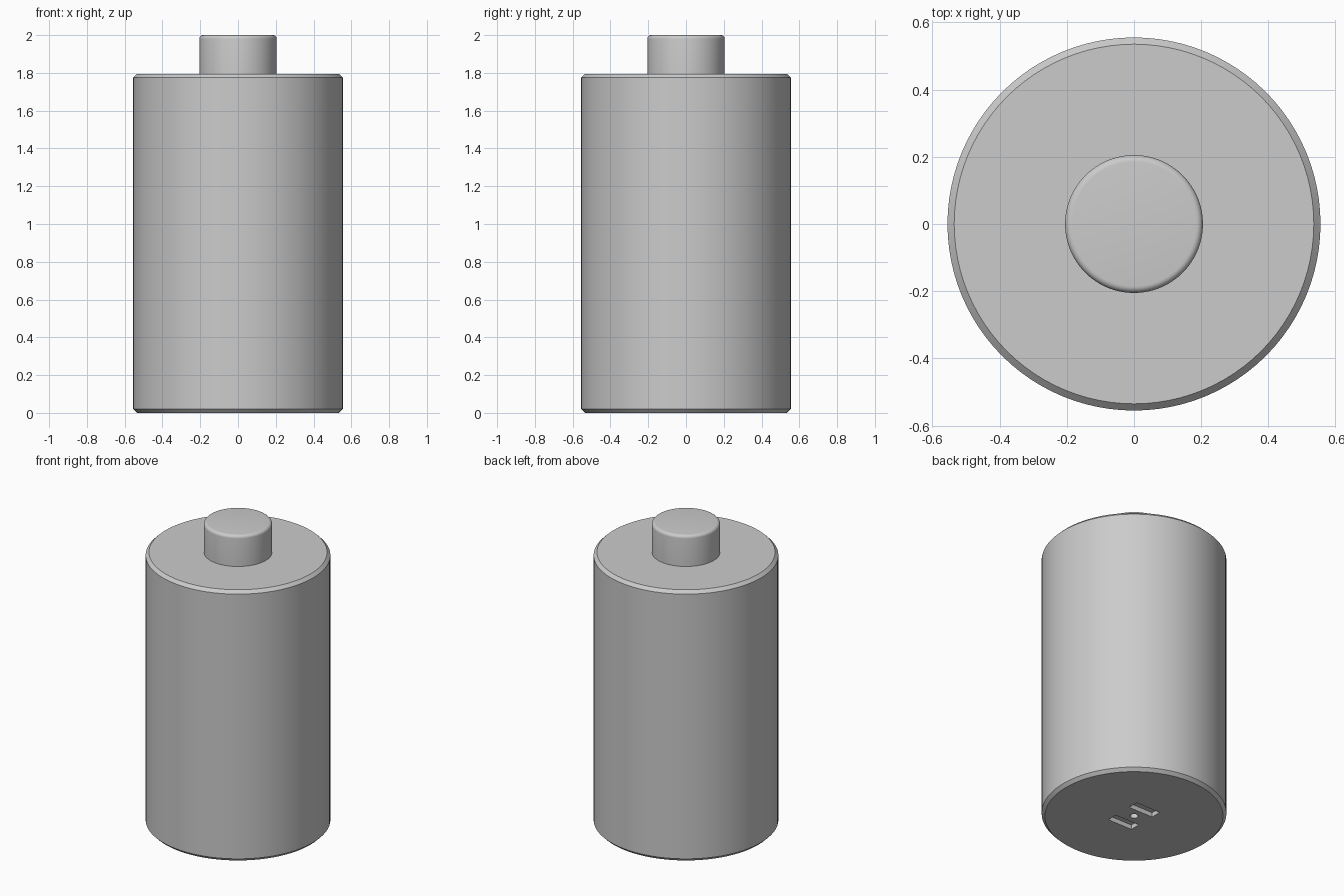
import bpy
import bmesh
import math

SIDES = 96
BODY_R, BODY_TOP, CHAMFER = 0.555, 1.795, 0.02
SHAFT_R, SHAFT_TOP, FILLET = 0.205, 2.0, 0.02

cube = bpy.data.objects.get("Cube")
if cube:
    bpy.data.objects.remove(cube, do_unlink=True)

grey = bpy.data.materials.new("plain grey")
grey.use_nodes = True
GREY = (0.6, 0.6, 0.6, 1)
grey.diffuse_color = GREY
grey.node_tree.nodes["Principled BSDF"].inputs["Base Color"].default_value = GREY


def finish(name, bm):
    mesh = bpy.data.meshes.new(name)
    bmesh.ops.recalc_face_normals(bm, faces=bm.faces[:])
    bm.to_mesh(mesh)
    bm.free()
    mesh.materials.append(grey)
    obj = bpy.data.objects.new(name, mesh)
    bpy.context.collection.objects.link(obj)
    return obj


def lathe(name, profile):
    """Turn a (radius, height) profile around z and cap both ends."""
    bm = bmesh.new()
    rings = [[bm.verts.new((r * math.cos(math.tau * i / SIDES),
                            r * math.sin(math.tau * i / SIDES), z))
              for i in range(SIDES)] for r, z in profile]
    for low, high in zip(rings, rings[1:]):
        for i in range(SIDES):
            j = (i + 1) % SIDES
            bm.faces.new((low[i], low[j], high[j], high[i]))
    bm.faces.new(rings[0][::-1])
    bm.faces.new(rings[-1])
    return finish(name, bm)


def box(name, center, size):
    bm = bmesh.new()
    bmesh.ops.create_cube(bm, size=1)
    bmesh.ops.scale(bm, vec=size, verts=bm.verts)
    bmesh.ops.translate(bm, vec=center, verts=bm.verts)
    return finish(name, bm)


def smooth(obj, angle):
    bpy.ops.object.select_all(action="DESELECT")
    obj.select_set(True)
    bpy.context.view_layer.objects.active = obj
    bpy.ops.object.shade_smooth_by_angle(angle=math.radians(angle))


# Main can with chamfered rims
body = lathe("body", [(BODY_R - CHAMFER, 0), (BODY_R, CHAMFER),
                      (BODY_R, BODY_TOP - CHAMFER), (BODY_R - CHAMFER, BODY_TOP)])

# Two slots and a centre hole sunk into the base
cutters = [box("slot_cutter", (0, side * 0.097, 0), (0.18, 0.07, 0.06)) for side in (-1, 1)]
cutters.append(lathe("hole_cutter", [(0.025, -0.05), (0.025, 0.05)]))
bpy.context.view_layer.objects.active = body
for cutter in cutters:
    cutter.hide_render = True
    cut = body.modifiers.new("recess", "BOOLEAN")
    cut.operation = "DIFFERENCE"
    cut.solver = "EXACT"
    cut.object = cutter
    bpy.ops.object.modifier_apply(modifier=cut.name)
    bpy.data.objects.remove(cutter, do_unlink=True)
smooth(body, 30)

# Top terminal with a rounded upper edge
rounding = [(SHAFT_R - FILLET + FILLET * math.cos(math.pi * k / 12),
             SHAFT_TOP - FILLET + FILLET * math.sin(math.pi * k / 12)) for k in range(7)]
shaft = lathe("top_shaft", [(SHAFT_R, BODY_TOP - 0.005)] + rounding)
smooth(shaft, 30)
